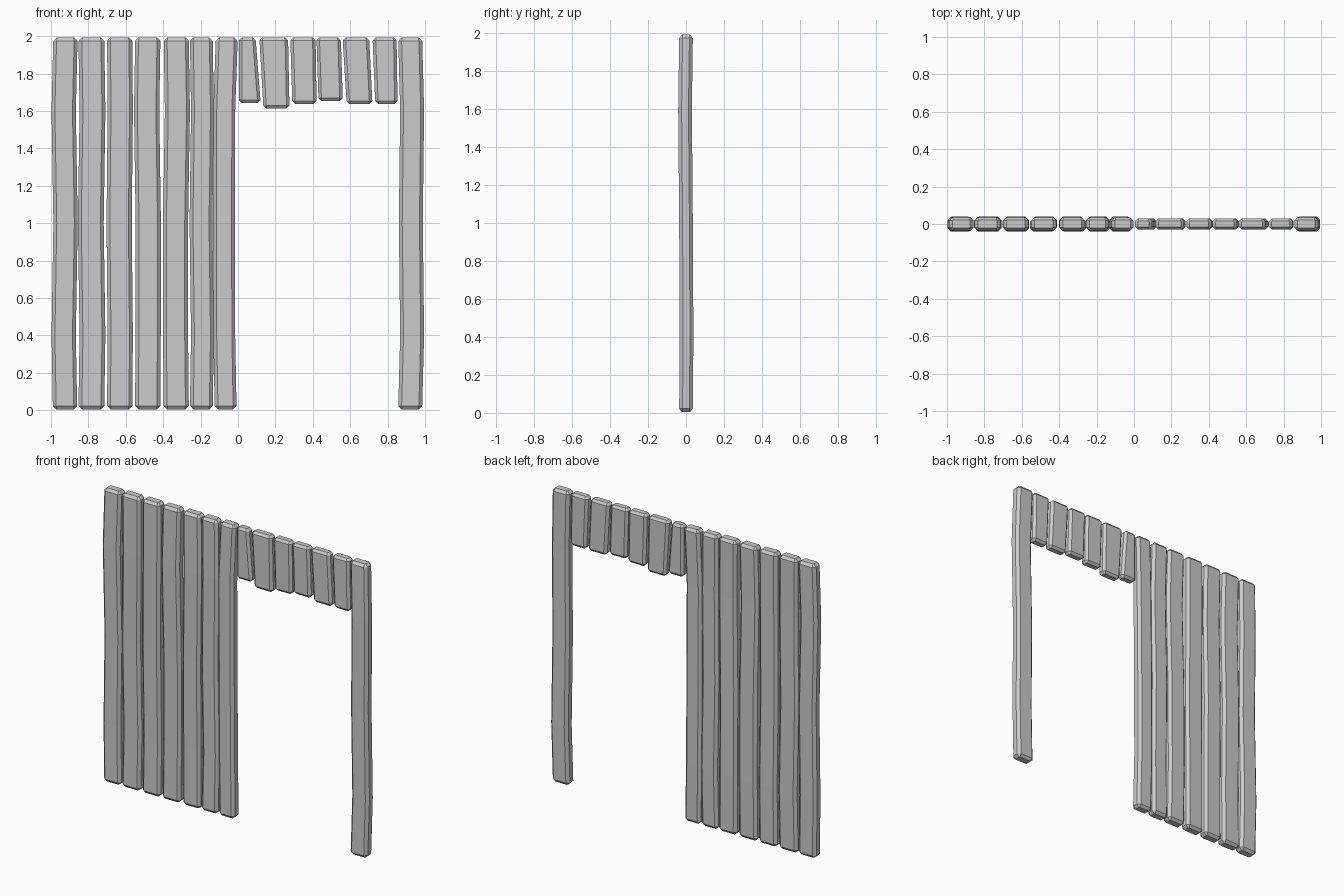
import bpy, bmesh

if "Cube" in bpy.data.objects:
    bpy.data.objects.remove(bpy.data.objects["Cube"])


def section(x0, x1, y, dy, c, z):
    """Rectangle with chamfered corners at height z."""
    return [(x0 + c, dy - y, z), (x1 - c, dy - y, z), (x1, dy - y + c, z), (x1, dy + y - c, z),
            (x1 - c, dy + y, z), (x0 + c, dy + y, z), (x0, dy + y - c, z), (x0, dy - y + c, z)]


def plank(name, rings, c=0.018):
    """Loft a plank through rings of (z, x0, x1, half thickness, y shift), with chamfered ends."""
    bm = bmesh.new()
    loops = []
    last = len(rings) - 1
    for i, (z, x0, x1, y, dy) in enumerate(rings):
        full = section(x0, x1, y, dy, c, z)
        small = section(x0 + c, x1 - c, y - c * 0.8, dy, 0.004, z)
        if i == 0:
            loops += [small, [(a, b, h + c) for a, b, h in full]]
        elif i == last:
            loops += [[(a, b, h - c) for a, b, h in full], small]
        else:
            loops.append(full)
    loops = [[bm.verts.new(p) for p in loop] for loop in loops]
    for lo, hi in zip(loops, loops[1:]):
        for k in range(8):
            n = (k + 1) % 8
            bm.faces.new((lo[k], lo[n], hi[n], hi[k]))
    bm.faces.new(loops[0][::-1])
    bm.faces.new(loops[-1])
    bmesh.ops.recalc_face_normals(bm, faces=bm.faces)
    mesh = bpy.data.meshes.new(name)
    bm.to_mesh(mesh)
    bm.free()
    obj = bpy.data.objects.new(name, mesh)
    bpy.context.collection.objects.link(obj)


# Full-height planks: left, right, then sideways bend at each height
heights = (0.005, 0.4, 1.0, 1.6, 1.993)
y_shift = (0, 0.003, 0, -0.005, 0)
tall = [
    (-0.99, -0.86, (0, -0.007, 0.003, -0.007, 0.002)),
    (-0.853, -0.715, (0, 0.006, -0.003, 0.006, 0)),
    (-0.70, -0.565, (0, 0.003, -0.003, 0.003, 0)),
    (-0.55, -0.415, (0, 0.002, 0.003, -0.006, 0)),
    (-0.397, -0.263, (0, -0.004, -0.004, 0.006, 0)),
    (-0.257, -0.135, (0, 0.006, -0.002, 0.006, 0)),
    (-0.125, -0.008, (0, -0.007, -0.008, -0.007, 0.006)),
    (0.857, 0.985, (0, 0.01, 0.003, 0.01, 0)),
]
for i, (x0, x1, bend) in enumerate(tall):
    plank(f"tall_plank_{i + 1}",
          [(z, x0 + b, x1 + b, 0.036, d) for z, b, d in zip(heights, bend, y_shift)])

# Short slanted planks over the doorway: bottom z, bottom left/right, top left/right
short = [
    (1.642, 0.005, 0.12, 0.005, 0.095),
    (1.613, 0.135, 0.275, 0.115, 0.268),
    (1.638, 0.29, 0.42, 0.28, 0.415),
    (1.652, 0.43, 0.56, 0.42, 0.55),
    (1.637, 0.58, 0.718, 0.56, 0.702),
    (1.638, 0.733, 0.853, 0.72, 0.848),
]
for i, (z, b0, b1, t0, t1) in enumerate(short):
    plank(f"lintel_plank_{i + 1}", [(z, b0, b1, 0.03, 0), (1.993, t0, t1, 0.03, 0)], 0.016)
